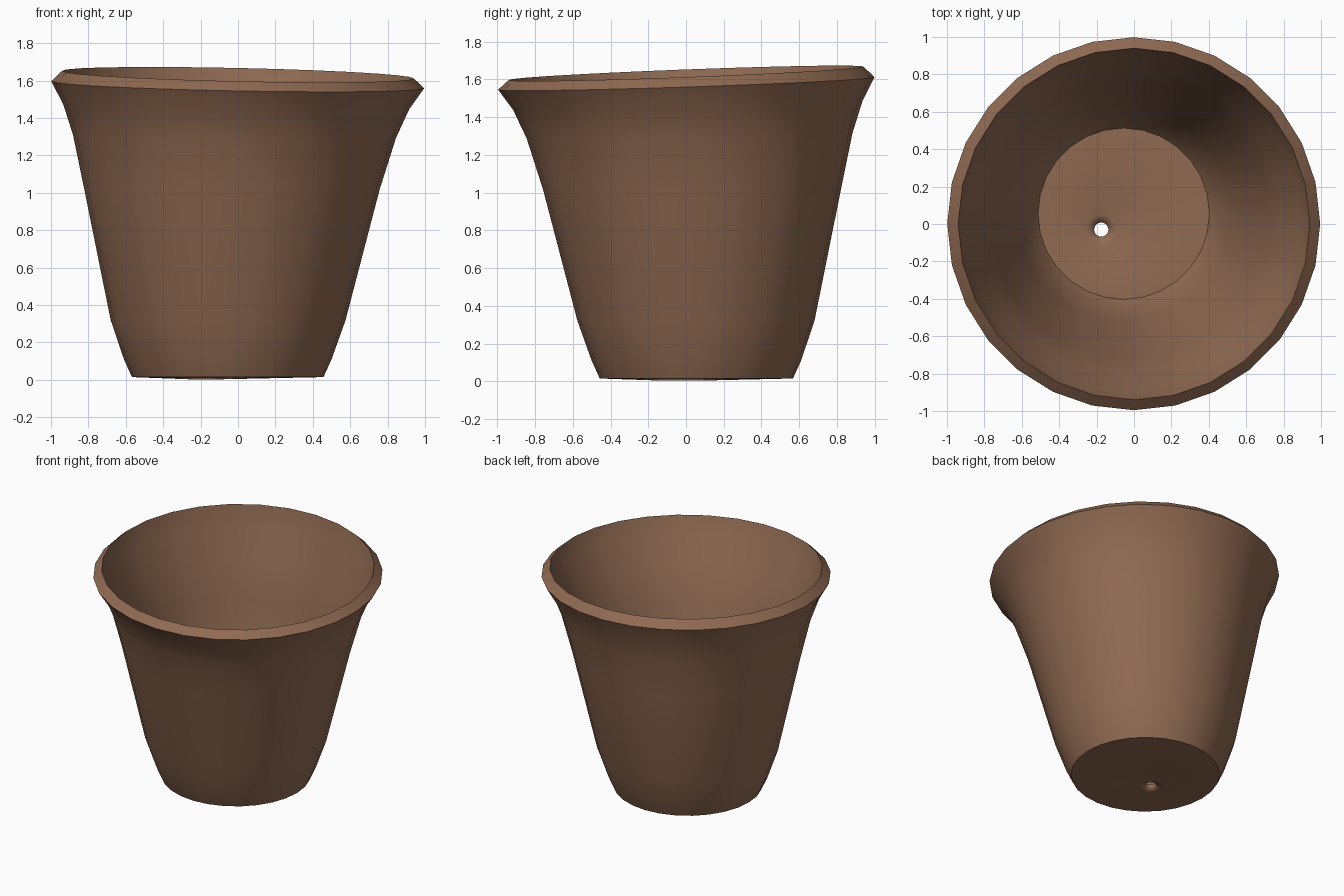
import bpy, bmesh, math
from mathutils import Vector

cube = bpy.data.objects.get("Cube")
if cube:
    bpy.data.objects.remove(cube, do_unlink=True)

SIDES = 28
RIM_HEIGHT = 1.6
BASE_SHIFT = Vector((-0.055, 0.055))   # the base sits off centre under the rim
TILT = Vector((-0.02, 0.035))          # the rim slopes gently
HOLE = Vector((-0.175, -0.03))

# Radius and height from the outer base, over the lip, down to the inner floor
outer_wall = [(0.512, 0.015), (0.555, 0.11), (0.628, 0.32), (0.79, 1.02),
              (0.863, 1.3), (0.925, 1.46)]
lip = [(0.997, 1.578), (0.94, 1.632)]
inner_wall = [(0.905, 1.5), (0.815, 1.3), (0.74, 1.02), (0.575, 0.32),
              (0.5, 0.12), (0.458, 0.06)]


def add_ring(bm, radius, height, centre=None):
    t = height / RIM_HEIGHT
    if centre is None:
        centre = BASE_SHIFT * max(0, 1 - t * t)
    ring = []
    for i in range(SIDES):
        a = math.tau * i / SIDES
        p = centre + radius * Vector((math.cos(a), math.sin(a)))
        ring.append(bm.verts.new((p.x, p.y, height + TILT.dot(p) * t ** 4)))
    return ring


def bridge(bm, lower, upper):
    for i in range(SIDES):
        j = (i + 1) % SIDES
        bm.faces.new((lower[i], lower[j], upper[j], upper[i]))


# Pot shell, closed through the drainage hole
bm = bmesh.new()
rings = [add_ring(bm, r, z) for r, z in outer_wall + lip + inner_wall]
rings += [add_ring(bm, r, z, HOLE) for r, z in
          [(0.08, 0.055), (0.038, 0.04), (0.038, 0.012), (0.08, 0.003)]]
for a, b in zip(rings, rings[1:] + rings[:1]):
    bridge(bm, a, b)
bmesh.ops.recalc_face_normals(bm, faces=bm.faces)

# Crisp edges at the base, the lip and the floor
floor_index = len(outer_wall + lip + inner_wall) - 1
lip_index = len(outer_wall)
for k in (0, lip_index, lip_index + 1, floor_index):
    for i in range(SIDES):
        bm.edges.get((rings[k][i], rings[k][(i + 1) % SIDES])).smooth = False
for face in bm.faces:
    face.smooth = True

mesh = bpy.data.meshes.new("flower_pot")
bm.to_mesh(mesh)
bm.free()
pot = bpy.data.objects.new("flower_pot", mesh)
bpy.context.collection.objects.link(pot)

# Brown clay
clay = bpy.data.materials.new("brown_clay")
clay.use_nodes = True
colour = (0.28, 0.145, 0.085, 1)
clay.diffuse_color = colour
clay.node_tree.nodes["Principled BSDF"].inputs["Base Color"].default_value = colour
mesh.materials.append(clay)
